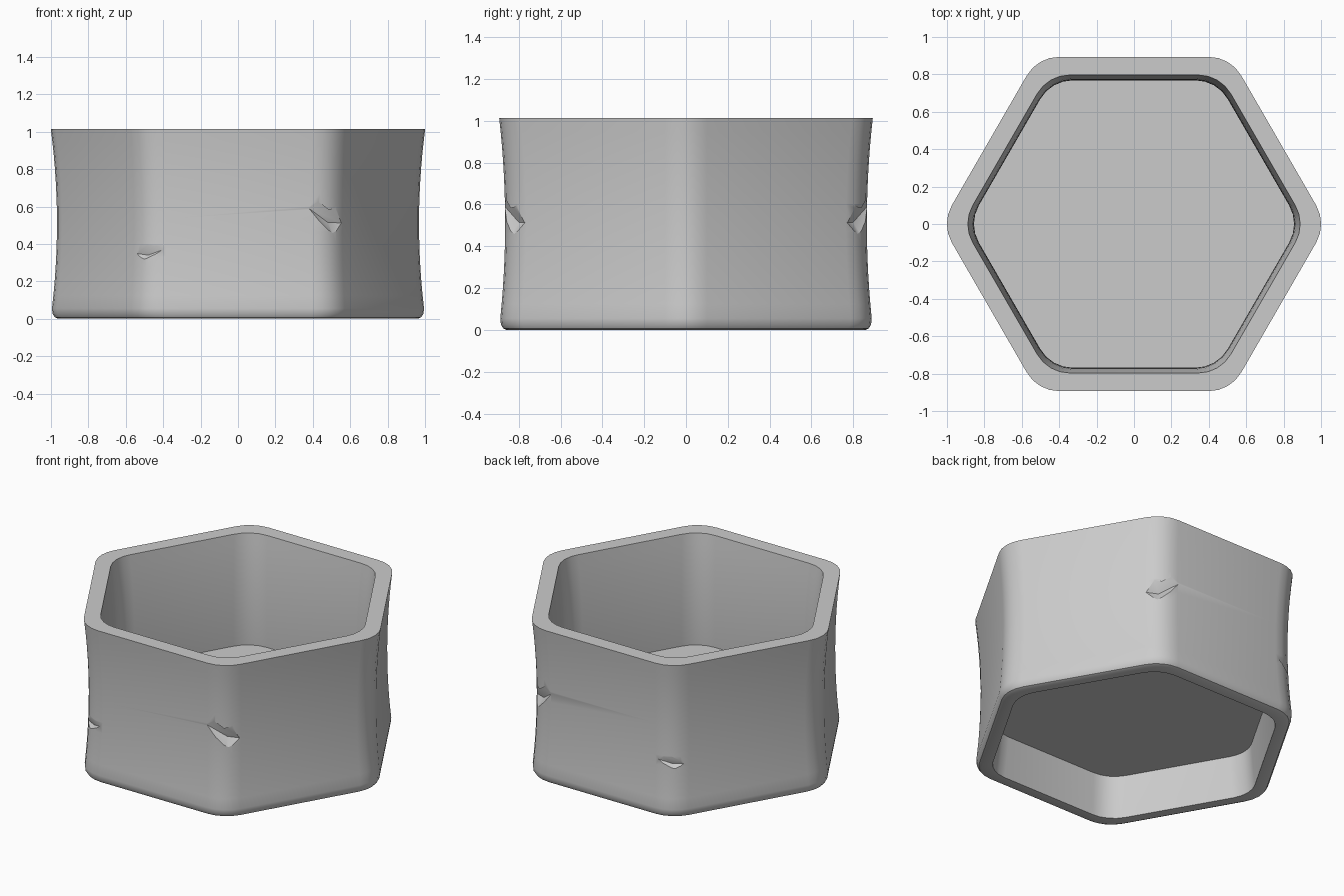
import bpy, bmesh, math
from mathutils import Vector

if "Cube" in bpy.data.objects:
    bpy.data.objects.remove(bpy.data.objects["Cube"])

CORNER_R = 0.2
TOP = 1.014


def hex_ring(bm, a, z, seg=4):
    # rounded hexagon, a = centre-to-flat distance, corners on the x axis
    reach = (a - CORNER_R) / math.cos(math.radians(30))
    ring = []
    for k in range(6):
        mid = math.radians(60 * k)
        for i in range(seg + 1):
            t = mid + math.radians(-30 + 60 * i / seg)
            ring.append(bm.verts.new((reach * math.cos(mid) + CORNER_R * math.cos(t),
                                      reach * math.sin(mid) + CORNER_R * math.sin(t), z)))
    return ring


def make_object(name, bm):
    bmesh.ops.recalc_face_normals(bm, faces=bm.faces)
    me = bpy.data.meshes.new(name)
    bm.to_mesh(me)
    bm.free()
    ob = bpy.data.objects.new(name, me)
    bpy.context.collection.objects.link(ob)
    return ob


def waist(z, base):
    return base + 0.028 * ((z - 0.51) / 0.5) ** 2


# Waisted wall: outer profile going up, inner profile going down
N = 14
outer = [(0.858, 0.0), (0.874, 0.007), (0.885, 0.025)]
zs = [0.055 + (TOP - 0.055) * i / N for i in range(N + 1)]
outer += [(waist(z, 0.865), z) for z in zs]
inner = [(waist(z, 0.768), z) for z in [TOP * i / N for i in range(N, -1, -1)]]
bm = bmesh.new()
rings = [hex_ring(bm, a, z) for a, z in outer + inner]
for r, s in zip(rings, rings[1:] + rings[:1]):
    n = len(r)
    for i in range(n):
        bm.faces.new((r[i], r[(i + 1) % n], s[(i + 1) % n], s[i]))
wall = make_object("hexagonal_wall", bm)


# Chipped notches on four corners, mirrored front to back
def notch(deep, points, side):
    flip = Vector((1, side, 1))
    d = Vector(deep)
    bm = bmesh.new()
    v = [bm.verts.new(d * flip)]
    v += [bm.verts.new((d + 3 * (Vector(p) - d)) * flip) for p in points]
    for f in ((0, 1, 2), (0, 2, 3), (0, 3, 1), (1, 2, 3)):
        bm.faces.new([v[i] for i in f])
    cutter = make_object("notch_cutter", bm)
    cutter.hide_render = True
    bpy.context.view_layer.objects.active = wall
    mod = wall.modifiers.new("notch", 'BOOLEAN')
    mod.operation = 'DIFFERENCE'
    mod.solver = 'EXACT'
    mod.object = cutter
    bpy.ops.object.modifier_apply(modifier=mod.name)
    bpy.data.objects.remove(cutter)


for side in (1, -1):
    notch((0.48, -0.80, 0.515),
          [(0.38, -0.866, 0.59), (0.555, -0.77, 0.512), (0.51, -0.825, 0.45)], side)
    notch((-0.48, -0.818, 0.34),
          [(-0.40, -0.868, 0.37), (-0.55, -0.79, 0.35), (-0.51, -0.835, 0.31)], side)

# Thin raised floor inside the wall
bm = bmesh.new()
low, high = hex_ring(bm, 0.778, 0.275), hex_ring(bm, 0.778, 0.285)
n = len(low)
for i in range(n):
    bm.faces.new((low[i], low[(i + 1) % n], high[(i + 1) % n], high[i]))
bm.faces.new(low)
bm.faces.new(high)
make_object("inner_floor", bm)

# Smooth wall with crisp rims and notch edges
bpy.ops.object.select_all(action='DESELECT')
wall.select_set(True)
bpy.context.view_layer.objects.active = wall
bpy.ops.object.shade_smooth_by_angle(angle=math.radians(30))
